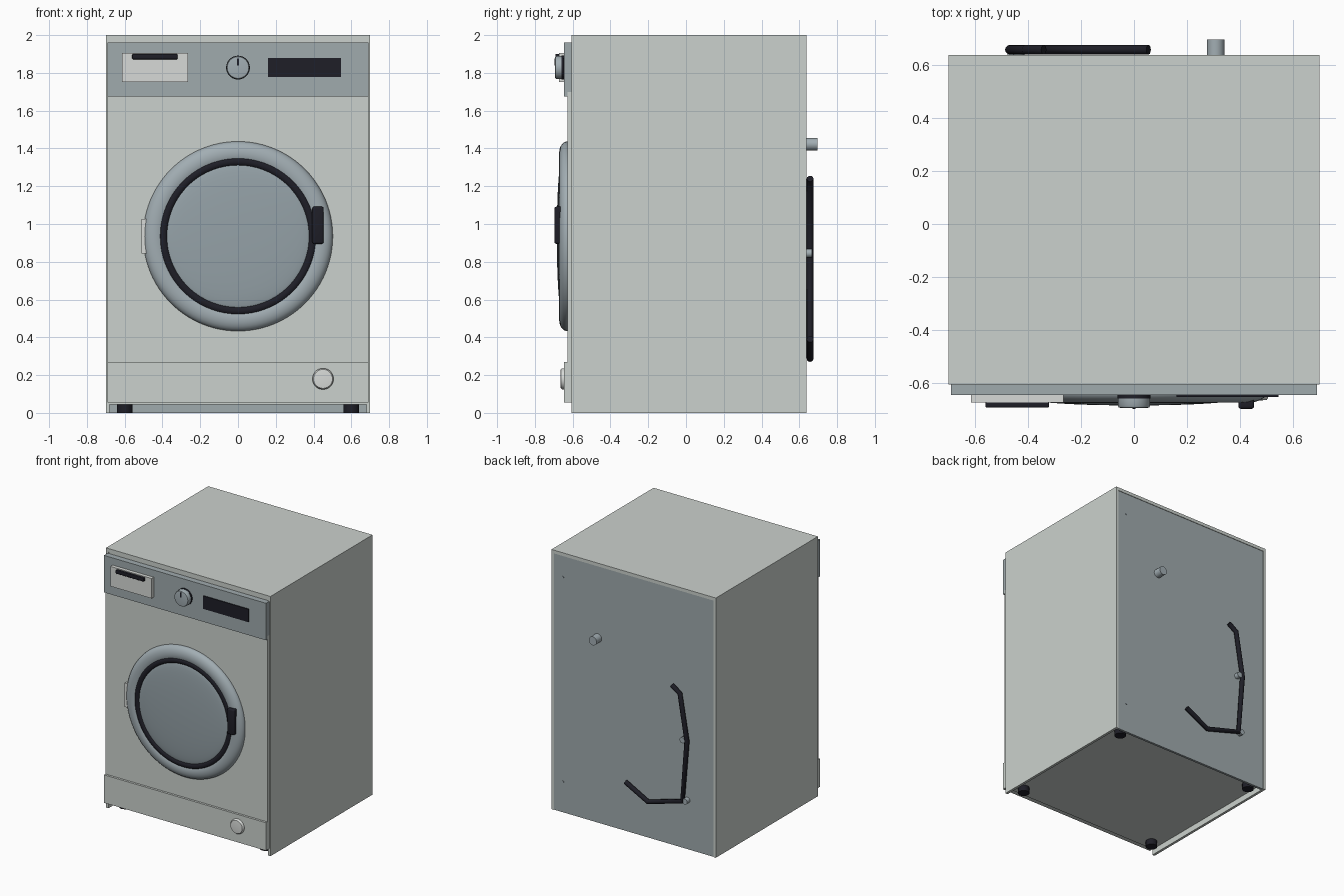
import bpy, bmesh, math
from mathutils import Matrix

if "Cube" in bpy.data.objects:
    bpy.data.objects.remove(bpy.data.objects["Cube"])


def material(name, r, g, b):
    m = bpy.data.materials.new(name)
    m.diffuse_color = (r, g, b, 1)
    m.use_nodes = True
    m.node_tree.nodes["Principled BSDF"].inputs["Base Color"].default_value = m.diffuse_color
    return m


BODY = material("light grey enamel", 0.60, 0.64, 0.61)
WHITE = material("pale plastic", 0.68, 0.70, 0.68)
BLUE = material("blue grey panel", 0.35, 0.405, 0.42)
RING = material("door ring metal", 0.36, 0.42, 0.45)
GLASS = material("door glass", 0.30, 0.36, 0.39)
BLACK = material("black rubber", 0.013, 0.013, 0.02)


def finish(bm, name, mat, smooth=False):
    bmesh.ops.recalc_face_normals(bm, faces=bm.faces)
    me = bpy.data.meshes.new(name)
    bm.to_mesh(me)
    bm.free()
    ob = bpy.data.objects.new(name, me)
    bpy.context.collection.objects.link(ob)
    me.materials.append(mat)
    if smooth:
        bpy.ops.object.select_all(action='DESELECT')
        ob.select_set(True)
        bpy.context.view_layer.objects.active = ob
        bpy.ops.object.shade_smooth_by_angle(angle=math.radians(40))
    return ob


def box(name, mat, x, y, z, bevel=0):
    """Box from (min, max) ranges."""
    bm = bmesh.new()
    bmesh.ops.create_cube(bm, size=1)
    for v in bm.verts:
        v.co = [r[0] if c < 0 else r[1] for c, r in zip(v.co, (x, y, z))]
    if bevel:
        bmesh.ops.bevel(bm, geom=bm.edges[:], offset=bevel, segments=3,
                        profile=0.5, affect='EDGES')
    return finish(bm, name, mat, bool(bevel))


def lathe(name, mat, profile, x=0, z=0, n=64, closed=False):
    """Spin (radius, y) points about the y axis."""
    bm = bmesh.new()
    rings = [[bm.verts.new((x + r * math.cos(2 * math.pi * i / n), y,
                            z + r * math.sin(2 * math.pi * i / n)))
              for i in range(n)] for r, y in profile]
    pairs = list(zip(rings, rings[1:]))
    if closed:
        pairs.append((rings[-1], rings[0]))
    else:
        bm.faces.new(rings[0])
        bm.faces.new(rings[-1])
    for a, b in pairs:
        for i in range(n):
            j = (i + 1) % n
            bm.faces.new((a[i], a[j], b[j], b[i]))
    return finish(bm, name, mat, True)


def oval(r, y, wr, wy, n=20):
    return [(r + wr * math.cos(2 * math.pi * i / n),
             y + wy * math.sin(2 * math.pi * i / n)) for i in range(n)]


# Cabinet shell
for side, s in (("left", -1), ("right", 1)):
    box(side + "_wall", BODY, sorted((s * 0.68, s * 0.70)), (-0.605, 0.637), (0, 2))
box("top_panel", BODY, (-0.68, 0.68), (-0.605, 0.637), (1.975, 2))
box("bottom_panel", BODY, (-0.68, 0.68), (-0.60, 0.615), (0.045, 0.06))
box("back_panel", BLUE, (-0.68, 0.68), (0.615, 0.633), (0, 1.99))
box("front_panel", BODY, (-0.69, 0.69), (-0.628, -0.60), (0.26, 1.70))
box("upper_rail", BODY, (-0.68, 0.68), (-0.60, -0.58), (1.68, 1.98))
box("kick_plate", BODY, (-0.69, 0.69), (-0.645, -0.60), (0.055, 0.27))

# Feet
for sx in (-0.6, 0.6):
    for sy in (-0.52, 0.56):
        bm = bmesh.new()
        bmesh.ops.create_cone(bm, cap_ends=True, segments=24, radius1=0.041,
                              radius2=0.041, depth=0.05,
                              matrix=Matrix.Translation((sx, sy, 0.025)))
        finish(bm, "foot", BLACK, True)

# Control panel with drawer, knob and display
box("control_panel", BLUE, (-0.69, 0.69), (-0.645, -0.60), (1.675, 1.96))
box("detergent_drawer", WHITE, (-0.615, -0.265), (-0.672, -0.64), (1.752, 1.905))
box("drawer_handle", BLACK, (-0.56, -0.32), (-0.692, -0.67), (1.872, 1.9), 0.005)
box("display", BLACK, (0.16, 0.545), (-0.652, -0.64), (1.778, 1.878))
lathe("knob_collar", BLACK, [(0.063, -0.64), (0.063, -0.658)], 0, 1.828)
lathe("knob", RING, [(0.061, -0.655), (0.061, -0.684), (0.057, -0.692),
                     (0.045, -0.694)], 0, 1.828)
box("knob_pointer", BLACK, (-0.005, 0.005), (-0.697, -0.69), (1.84, 1.876))

# Round door
DZ = 0.935
lathe("door_ring", RING, oval(0.44, -0.63, 0.062, 0.042), 0, DZ, 96, True)
lathe("door_seal", BLACK, oval(0.395, -0.652, 0.024, 0.022, 14), 0, DZ, 96, True)
lathe("door_glass", GLASS,
      [(0.39, -0.63)] + [(0.385 * math.cos(t * math.pi / 20),
                          -0.66 - 0.024 * math.sin(t * math.pi / 20))
                         for t in range(10)] + [(0.01, -0.684)], 0, DZ, 96)
box("door_handle", BLACK, (0.393, 0.453), (-0.697, -0.655), (0.895, 1.092), 0.01)
box("door_hinge", WHITE, (-0.51, -0.45), (-0.65, -0.62), (0.843, 1.027))

# Drain filter cap
lathe("filter_cap", WHITE, [(0.056, -0.64), (0.056, -0.655), (0.05, -0.663),
                            (0.03, -0.665)], 0.45, 0.18)

# Back fittings
lathe("water_inlet", RING, [(0.033, 0.62), (0.033, 0.695)], 0.308, 1.422, 32)
for cx, cz in ((-0.435, 0.845), (-0.455, 0.378)):
    lathe("hose_clip", RING, [(0.022, 0.62), (0.022, 0.668)], cx, cz, 24)
for sz in (0.235, 1.81):
    lathe("back_screw", RING, [(0.008, 0.62), (0.008, 0.637)], 0.605, sz, 12)

# Drain hose
path = [(-0.34, 1.24), (-0.408, 1.195), (-0.468, 0.842), (-0.43, 0.372),
        (-0.137, 0.288), (0.055, 0.39)]
cu = bpy.data.curves.new("drain_hose", 'CURVE')
cu.dimensions = '3D'
cu.bevel_depth = 0.018
cu.bevel_resolution = 4
cu.use_fill_caps = True
sp = cu.splines.new('POLY')
sp.points.add(len(path) - 1)
for p, (x, z) in zip(sp.points, path):
    p.co = (x, 0.657, z, 1)
cu.materials.append(BLACK)
bpy.context.collection.objects.link(bpy.data.objects.new("drain_hose", cu))
